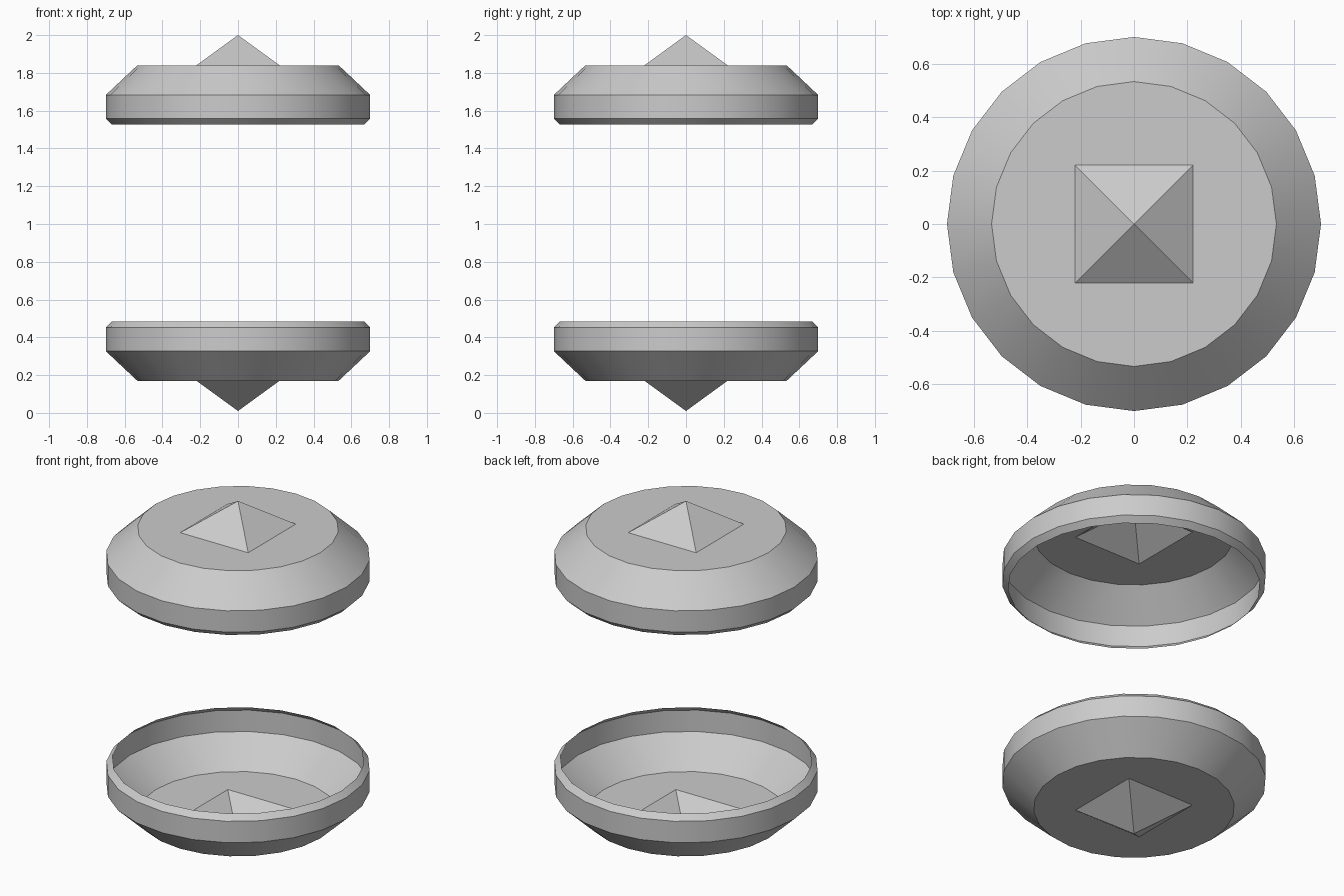
import bpy, bmesh, math

if "Cube" in bpy.data.objects:
    bpy.data.objects.remove(bpy.data.objects["Cube"])

SIDES = 24
HALF = 0.22                      # half width of the square spike base
CENTRE = 1.005                   # mirror height between the two caps
# open shell profile for the upper cap: (radius, z), flat edge down to rim
PROFILE = [(0.533, 1.84), (0.70, 1.683), (0.70, 1.558), (0.668, 1.527)]
TIP = 2.0


def finish(bm, name, up):
    bmesh.ops.recalc_face_normals(bm, faces=bm.faces)
    # outer faces point away from the gap
    ref = max(bm.faces, key=lambda f: f.calc_center_median().z * up)
    if ref.normal.z * up < 0:
        bmesh.ops.reverse_faces(bm, faces=bm.faces)
    mesh = bpy.data.meshes.new(name)
    bm.to_mesh(mesh)
    bm.free()
    obj = bpy.data.objects.new(name, mesh)
    bpy.context.collection.objects.link(obj)
    bpy.ops.object.select_all(action='DESELECT')
    obj.select_set(True)
    bpy.context.view_layer.objects.active = obj
    bpy.ops.object.shade_smooth_by_angle(angle=math.radians(30))


def square(bm, z):
    return [bm.verts.new((x * HALF, y * HALF, z))
            for x, y in ((1, 1), (-1, 1), (-1, -1), (1, -1))]


def build_cap(prefix, up):
    def height(z):
        return z if up > 0 else 2 * CENTRE - z

    # thin shell: swept profile rings
    bm = bmesh.new()
    rings = [[bm.verts.new((r * math.cos(math.tau * i / SIDES),
                            r * math.sin(math.tau * i / SIDES), height(z)))
              for i in range(SIDES)] for r, z in PROFILE]
    for a, b in zip(rings, rings[1:]):
        for i in range(SIDES):
            j = (i + 1) % SIDES
            bm.faces.new((a[i], b[i], b[j], a[j]))

    # flat end with a square opening under the spike
    sq = square(bm, height(PROFILE[0][1]))
    per = SIDES // 4
    for q in range(4):
        start = per // 2 + q * per
        arc = [rings[0][(start + k) % SIDES] for k in range(per + 1)]
        bm.faces.new([sq[q]] + arc + [sq[(q + 1) % 4]])
    finish(bm, prefix + "_shell", up)

    # hollow pyramid spike
    bm = bmesh.new()
    sq = square(bm, height(PROFILE[0][1]))
    apex = bm.verts.new((0, 0, height(TIP)))
    for i in range(4):
        bm.faces.new((sq[i], sq[(i + 1) % 4], apex))
    finish(bm, prefix + "_spike", up)


build_cap("upper", 1)
build_cap("lower", -1)
